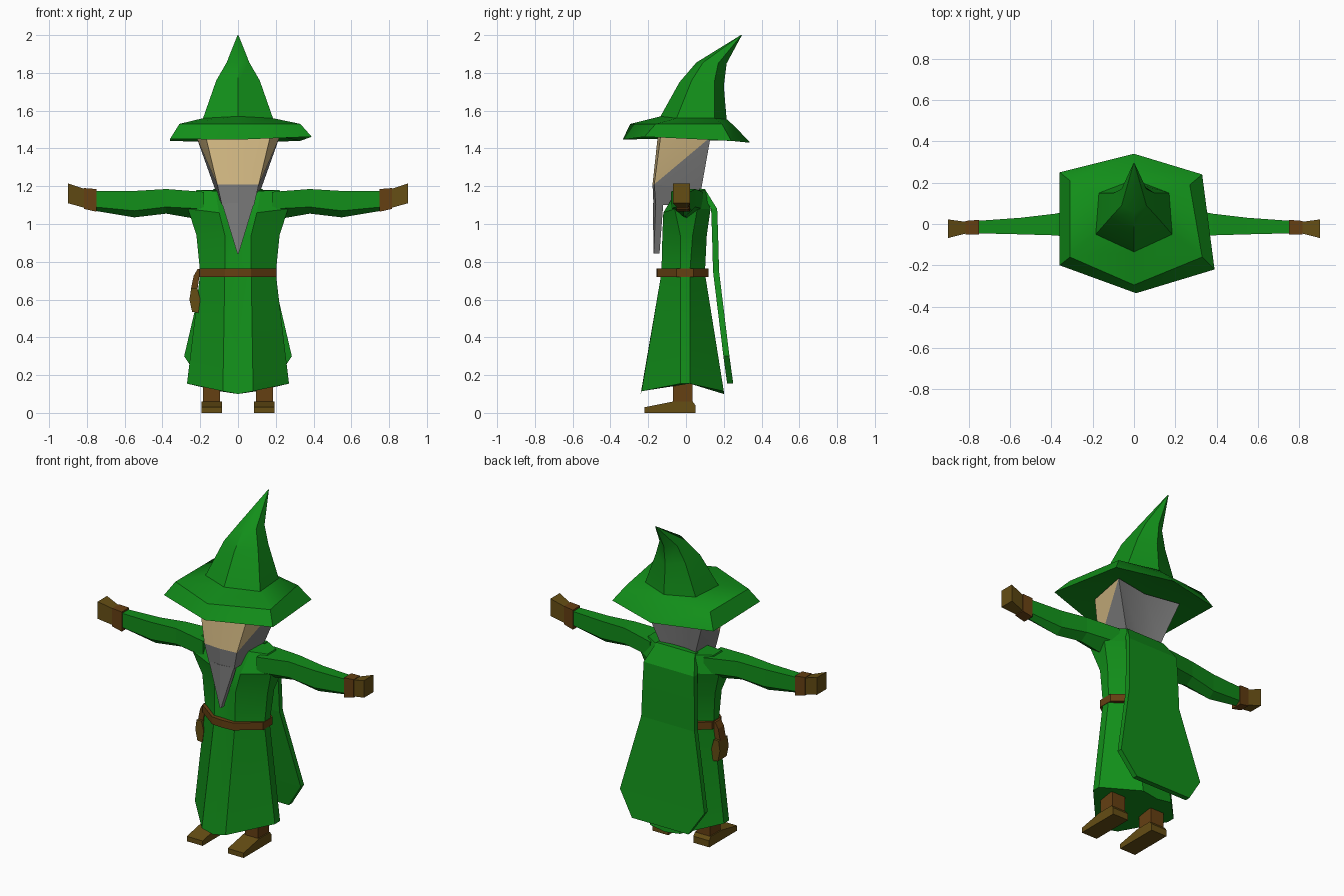
import bpy, bmesh, math

if "Cube" in bpy.data.objects:
    bpy.data.objects.remove(bpy.data.objects["Cube"])


def material(name, rgb):
    m = bpy.data.materials.new(name)
    m.diffuse_color = (*rgb, 1)
    m.use_nodes = True
    m.node_tree.nodes["Principled BSDF"].inputs["Base Color"].default_value = m.diffuse_color
    return m


GREEN = material("robe green", (0.006, 0.27, 0.01))
SKIN = material("skin", (0.66, 0.49, 0.23))
GREY = material("hair grey", (0.21, 0.21, 0.21))
LEATHER = material("leather", (0.13, 0.075, 0.007))
BELT = material("belt brown", (0.13, 0.05, 0.006))


def finish(name, bm, mats, smooth=None, mirror=False):
    bmesh.ops.remove_doubles(bm, verts=bm.verts, dist=1e-5)
    bmesh.ops.recalc_face_normals(bm, faces=bm.faces)
    me = bpy.data.meshes.new(name)
    bm.to_mesh(me)
    bm.free()
    ob = bpy.data.objects.new(name, me)
    bpy.context.collection.objects.link(ob)
    for m in mats:
        me.materials.append(m)
    if smooth:
        bpy.ops.object.select_all(action='DESELECT')
        ob.select_set(True)
        bpy.context.view_layer.objects.active = ob
        bpy.ops.object.shade_smooth_by_angle(angle=math.radians(smooth))
    if mirror:
        ob.modifiers.new("mirror", 'MIRROR').use_bisect_axis = (False, False, False)
    return ob


def sym(half):
    """Closed ring from its right half, listed front centre to back centre."""
    return half + [(-x, y, z) for x, y, z in reversed(half) if x]


def loft(name, rings, mats, **kw):
    """Skin a stack of equal-length rings and cap both ends."""
    bm = bmesh.new()
    vs = [[bm.verts.new(p) for p in r] for r in rings]
    n = len(rings[0])
    for a, b in zip(vs, vs[1:]):
        for i in range(n):
            j = (i + 1) % n
            bm.faces.new((a[i], a[j], b[j], b[i]))
    bm.faces.new(vs[0])
    bm.faces.new(vs[-1])
    return finish(name, bm, mats, **kw)


def extrude_y(name, outline, y0, y1, mat, **kw):
    return loft(name, [[(x, y, z) for x, z in outline] for y in (y0, y1)], [mat], **kw)


def extrude_x(name, outline, x0, x1, mat, **kw):
    return loft(name, [[(x, y, z) for y, z in outline] for x in (x0, x1)], [mat], **kw)


# Robe: skirt hem, waist, chest, armpits, shoulders
loft("robe", [
    sym([(0, -.24, .10), (.08, -.235, .115), (.27, -.03, .155),
         (.27, .02, .155), (.1, .2, .115), (0, .2, .10)]),
    sym([(0, -.13, .74), (.07, -.13, .74), (.2, -.03, .74),
         (.2, .02, .74), (.1, .1, .74), (0, .1, .74)]),
    sym([(0, -.10, .94), (.07, -.125, .94), (.22, -.03, .94),
         (.22, .035, .94), (.13, .11, .94), (0, .11, .94)]),
    sym([(0, -.08, 1.07), (.1, -.12, 1.06), (.265, -.06, 1.08),
         (.265, .06, 1.08), (.15, .13, 1.08), (0, .13, 1.08)]),
    sym([(0, -.03, 1.17), (.12, -.05, 1.175), (.22, -.03, 1.18),
         (.22, .05, 1.18), (.14, .1, 1.18), (0, .1, 1.18)]),
], [GREEN], smooth=25)

# Cape hanging from the shoulders, flared and clipped at the hem
bm = bmesh.new()
rows = [(.13, .10, 1.185), (.17, .165, 1.08), (.175, .17, .94),
        (.18, .175, .75), (.285, .23, .30), (.19, .25, .155)]
vs = [[bm.verts.new((s * w, y, z)) for s in (-1, 1)] for w, y, z in rows]
for a, b in zip(vs, vs[1:]):
    bm.faces.new((a[0], b[0], b[1], a[1]))
bmesh.ops.recalc_face_normals(bm, faces=bm.faces)
outer = bm.faces[:]
ext = bmesh.ops.extrude_face_region(bm, geom=outer, use_keep_orig=True)
for v in [g for g in ext["geom"] if isinstance(g, bmesh.types.BMVert)]:
    v.co.y -= .032
finish("cape", bm, [GREEN])


# Sleeves, cuffs and hands
def section(x, yf, yb, zb, zlow, zt):
    return [(x, yf, zlow), (x, yf, zt), (x, yb, zt), (x, yb, zlow), (x, (yf + yb) / 2, zb)]


loft("sleeve", [
    section(.18, -.08, .09, 1.02, 1.08, 1.17),
    section(.38, -.055, .05, 1.055, 1.09, 1.185),
    section(.55, -.05, .03, 1.035, 1.07, 1.175),
    section(.76, -.045, .015, 1.07, 1.09, 1.175)], [GREEN], mirror=True)


def box_ring(x, y0, y1, z0, z1):
    return [(x, y0, z0), (x, y1, z0), (x, y1, z1), (x, y0, z1)]


loft("cuff", [box_ring(.75, -.05, .02, 1.065, 1.185),
              box_ring(.815, -.05, .015, 1.08, 1.19)], [BELT], mirror=True)
loft("hand", [box_ring(.81, -.045, .01, 1.085, 1.185),
              box_ring(.90, -.068, .022, 1.11, 1.215)], [LEATHER], mirror=True)

# Legs and boots
extrude_x("leg", [(-.07, .04), (.035, .04), (.035, .2), (-.07, .2)], .095, .185, BELT, mirror=True)
extrude_x("boot", [(-.22, 0), (.05, 0), (.05, .04), (.035, .06), (-.07, .06), (-.22, .03)],
          .085, .192, LEATHER, mirror=True)

# Belt with a pouch on its strap
belt = [(0, -.155), (.07, -.15), (.205, -.05), (.205, .04), (.11, .12), (0, .12)]
loft("belt", [sym([(x, y, z) for x, y in belt]) for z in (.72, .765)], [BELT])
extrude_y("pouch_strap", [(-.195, .765), (-.215, .76), (-.235, .725), (-.25, .65),
                          (-.215, .65), (-.205, .72)], -.03, .025, BELT)
extrude_y("pouch", [(-.248, .66), (-.257, .60), (-.243, .535), (-.21, .53), (-.2, .6), (-.215, .66)],
          -.045, .04, LEATHER)

# Head: face in front, hair behind a diagonal hairline
bm = bmesh.new()
top = [bm.verts.new(p) for p in sym([(0, -.15, 1.46), (.17, -.135, 1.46), (.22, .13, 1.46), (0, .09, 1.46)])]
low = [bm.verts.new(p) for p in sym([(0, -.177, 1.21), (.11, -.168, 1.21), (.12, .08, 1.18), (0, .06, 1.18)])]
n = len(top)
for i in (0, n - 1):                       # front of the face
    j = (i + 1) % n
    bm.faces.new((top[i], top[j], low[j], low[i]))
for f, b in ((1, 2), (n - 1, n - 2)):      # cheek triangle above, hair triangle below
    bm.faces.new((top[f], top[b], low[f]))
    bm.faces.new((low[f], top[b], low[b])).material_index = 1
for i in (2, 3):                           # back hair
    bm.faces.new((top[i], top[i + 1], low[i + 1], low[i])).material_index = 1
bm.faces.new(top)
bm.faces.new(low).material_index = 1
finish("head", bm, [SKIN, GREY], smooth=25)

# Beard: block under the face and a long pointed tip
loft("beard", [
    sym([(0, -.177, 1.21), (.11, -.168, 1.21), (.12, .08, 1.18), (0, .06, 1.18)]),
    sym([(0, -.172, 1.10), (.085, -.16, 1.10), (.08, .03, 1.10), (0, .03, 1.10)]),
], [GREY])
loft("beard_tip", [
    sym([(0, -.175, 1.11), (.085, -.16, 1.11), (.08, -.12, 1.11), (0, -.12, 1.11)]),
    sym([(0, -.172, .845), (.004, -.17, .845), (.004, -.14, .845), (0, -.14, .845)]),
], [GREY])

# Hat: underside, wide uneven hexagonal brim, bent crown and tip
loft("hat", [
    [(.0, -.15, 1.47), (.19, -.11, 1.47), (.2, .12, 1.47), (0, .16, 1.47), (-.2, .12, 1.47), (-.19, -.11, 1.47)],
    [(.01, -.335, 1.447), (.39, -.22, 1.462), (.33, .24, 1.44),
     (0, .34, 1.43), (-.36, .25, 1.44), (-.36, -.2, 1.45)],
    [(.0, -.295, 1.53), (.33, -.16, 1.53), (.27, .19, 1.53),
     (0, .26, 1.515), (-.31, .21, 1.53), (-.31, -.16, 1.53)],
    [(.0, -.135, 1.57), (.185, -.05, 1.56), (.17, .15, 1.56),
     (0, .215, 1.555), (-.17, .15, 1.56), (-.185, -.05, 1.56)],
    [(.0, -.035, 1.75), (.115, .03, 1.76), (.1, .15, 1.75),
     (0, .2, 1.73), (-.1, .15, 1.75), (-.115, .03, 1.76)],
    [(.0, .055, 1.855), (.06, .09, 1.855), (.06, .17, 1.85),
     (0, .215, 1.85), (-.06, .17, 1.85), (-.06, .09, 1.855)],
    [(.003 * math.sin(a), .293 - .003 * math.cos(a), 2.0) for a in [i * math.pi / 3 for i in range(6)]],
], [GREEN], smooth=35)
